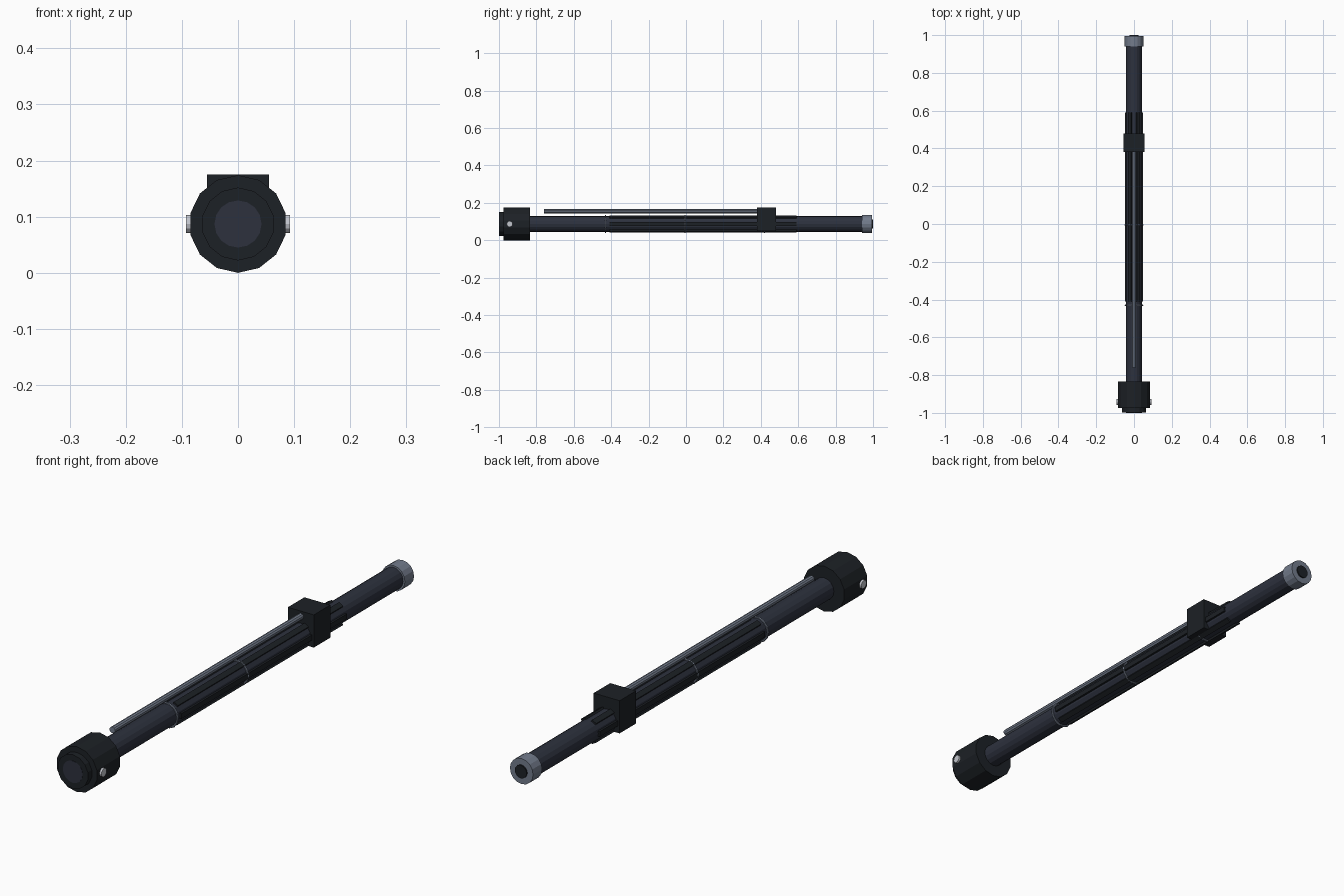
import bpy, math
from mathutils import Matrix

if "Cube" in bpy.data.objects:
    bpy.data.objects.remove(bpy.data.objects["Cube"])

ZC = 0.087  # height of the long axis


def material(name, rgb):
    m = bpy.data.materials.new(name)
    m.diffuse_color = (*rgb, 1)
    m.use_nodes = True
    m.node_tree.nodes["Principled BSDF"].inputs["Base Color"].default_value = m.diffuse_color
    return m


BARREL = material("blued_steel", (0.026, 0.031, 0.048))
BLACK = material("black", (0.012, 0.015, 0.019))
STEEL = material("grey_steel", (0.17, 0.20, 0.26))
BRIGHT = material("bright_steel", (0.55, 0.57, 0.62))


def finish(name, mat):
    ob = bpy.context.object
    ob.name = name
    ob.data.materials.append(mat)
    return ob


def cyl_y(name, r, y0, y1, mat, n=16, z=ZC):
    """Cylinder along y with a vertex at top and bottom."""
    bpy.ops.mesh.primitive_cylinder_add(vertices=n, radius=r, depth=y1 - y0)
    ob = finish(name, mat)
    ob.data.transform(Matrix.Translation((0, (y0 + y1) / 2, z))
                      @ Matrix.Rotation(math.pi / 2, 4, 'X'))
    return ob


def box(name, size, mat, matrix):
    bpy.ops.mesh.primitive_cube_add(size=1)
    ob = finish(name, mat)
    ob.data.transform(matrix @ Matrix.Diagonal((*size, 1)))
    return ob


# main tube and tail
cyl_y("main_tube", 0.042, -1.0, 0.985, BARREL)
cyl_y("end_collar", 0.049, 0.94, 0.995, STEEL)
cyl_y("end_bore", 0.025, 0.95, 1.0, BLACK)

# front head
cyl_y("head", 0.087, -0.975, -0.835, BLACK, 14)
cyl_y("head_face", 0.065, -0.999, -0.97, BLACK, 14)

# cross pin through the head
bpy.ops.mesh.primitive_cylinder_add(vertices=12, radius=0.016, depth=0.186)
pin = finish("cross_pin", BRIGHT)
pin.data.transform(Matrix.Translation((0, -0.943, ZC))
                   @ Matrix.Rotation(math.pi / 2, 4, 'Y'))

# upper block and rod
box("upper_block", (0.11, 0.10, 0.125), BLACK,
    Matrix.Translation((0, 0.43, 0.1125)))
cyl_y("upper_rod", 0.012, -0.76, 0.40, STEEL, 10, 0.155)

# grip strips around the tube
for i in range(6):
    turn = Matrix.Rotation(i * math.pi / 3, 4, 'Y')
    box(f"grip_strip_{i + 1}", (0.014, 1.0, 0.02), BLACK,
        Matrix.Translation((0, 0.09, ZC)) @ turn
        @ Matrix.Translation((0.041, 0, 0)))

# retaining rings
for i, y in enumerate((-0.43, -0.005, 0.42)):
    bpy.ops.mesh.primitive_torus_add(major_segments=14, minor_segments=6,
                                     major_radius=0.046, minor_radius=0.004)
    ring = finish(f"retaining_ring_{i + 1}", STEEL)
    ring.data.transform(Matrix.Translation((0, y, ZC))
                        @ Matrix.Rotation(math.pi / 2, 4, 'X'))
